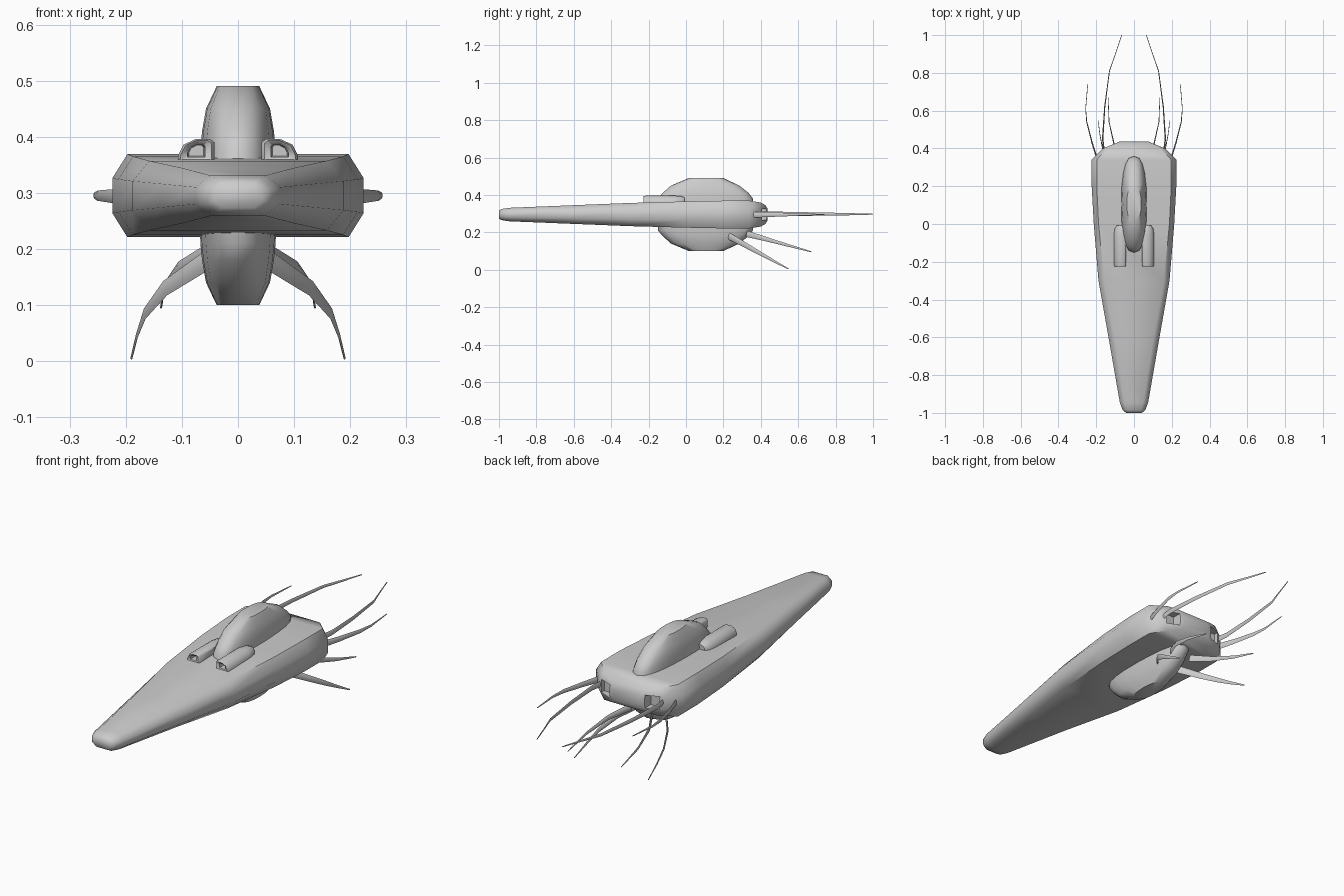
import bpy, bmesh, math
from mathutils import Vector

if "Cube" in bpy.data.objects:
    bpy.data.objects.remove(bpy.data.objects["Cube"])

MID = 0.295


def loft(name, rings, angle=50):
    """Skin a list of equal-length point rings, cap both ends, shade smooth by angle."""
    bm = bmesh.new()
    loops = [[bm.verts.new(p) for p in r] for r in rings]
    n = len(loops[0])
    for a, b in zip(loops, loops[1:]):
        for i in range(n):
            j = (i + 1) % n
            bm.faces.new((a[i], a[j], b[j], b[i]))
    bm.faces.new(loops[0][::-1])
    bm.faces.new(loops[-1])
    bmesh.ops.recalc_face_normals(bm, faces=bm.faces)
    me = bpy.data.meshes.new(name)
    bm.to_mesh(me)
    bm.free()
    ob = bpy.data.objects.new(name, me)
    bpy.context.collection.objects.link(ob)
    bpy.ops.object.select_all(action='DESELECT')
    ob.select_set(True)
    bpy.context.view_layer.objects.active = ob
    bpy.ops.object.shade_smooth_by_angle(angle=math.radians(angle))
    return ob


def mirrored(ob):
    ob.modifiers.new("mirror", 'MIRROR').use_clip = False
    return ob


# hull: chamfered sections (y, half width, half height, chamfer ratio x)
def hull_ring(y, w, h, c):
    quarter = [(w, -h * .42), (w, h * .42), (w * c, h), (-w * c, h),
               (-w, h * .42), (-w, -h * .42), (-w * c, -h), (w * c, -h)]
    return [(x, y, MID + z) for x, z in quarter]


hull = loft("hull", [hull_ring(*s) for s in (
    (-1.0, .042, .022, .65), (-.985, .06, .03, .65), (-.945, .075, .036, .65),
    (-.6, .135, .05, .76), (-.3, .188, .062, .84), (0, .213, .070, .88),
    (.2, .224, .074, .88), (.34, .224, .074, .88), (.40, .165, .064, .85),
    (.425, .11, .05, .8), (.437, .075, .03, .8))])

# recesses cut into the tail
for s in (-1, 1):
    bpy.ops.mesh.primitive_cube_add(size=1, location=(s * .12, .42, MID))
    cut = bpy.context.object
    cut.name = "tail_recess_cutter"
    cut.scale = (.06, .07, .06)
    cut.hide_render = True
    bpy.context.view_layer.objects.active = hull
    m = hull.modifiers.new("recess", 'BOOLEAN')
    m.operation = 'DIFFERENCE'
    m.object = cut
    bpy.ops.object.modifier_apply(modifier=m.name)
    bpy.data.objects.remove(cut)


# central pod through the hull: rounded plan rings (z, y front, y back, half width)
def pod_ring(z, y0, y1, w, n=20):
    pts = []
    for i in range(n):
        a = 2 * math.pi * i / n
        c, s = math.cos(a), math.sin(a)
        x = w * math.copysign(abs(c) ** .75, c)
        y = (y0 + y1) / 2 + (y1 - y0) / 2 * math.copysign(abs(s) ** .85, s)
        pts.append((x, y, z))
    return pts


levels = [(0, -.155, .365, .07), (.085, -.15, .358, .067), (.115, -.125, .335, .064),
          (.155, -.08, .285, .057), (.195, .015, .20, .038)]
rings = [pod_ring(MID - d, *r) for d, *r in levels[:0:-1]]
rings += [pod_ring(MID + d, *r) for d, *r in levels]
loft("central_pod", rings, 42)

# twin hollow-fronted blisters beside the pod
section = [(.042, .35), (.042, .39), (.05, .396), (.075, .396),
           (.097, .386), (.107, .366), (.107, .35)]


def blister_ring(y, k):
    cx, cz = .074, .376
    return [(cx + (x - cx) * k, y, cz + (z - cz) * k) for x, z in section]


mirrored(loft("blister", [blister_ring(y, k) for y, k in (
    (-.18, .4), (-.22, .48), (-.226, .85), (-.215, 1),
    (-.06, 1), (-.025, .85), (-.008, .5))]))


# trailing tendrils: thin tapering blades along a path
def tendril(name, path, height, thick=.009):
    pts = [Vector(p) for p in path]
    rings = []
    for i, p in enumerate(pts):
        t = (pts[min(i + 1, len(pts) - 1)] - pts[max(i - 1, 0)]).normalized()
        side = t.cross(Vector((0, 0, 1))).normalized()
        up = side.cross(t)
        f = 1 - .85 * i / (len(pts) - 1)
        u, v = up * height * f / 2, side * thick * max(f, .35) / 2
        rings.append([p + u, p + v + u * .4, p + v - u * .4,
                      p - u, p - v - u * .4, p - v + u * .4])
    mirrored(loft(name, rings, 40))


tendril("long_tendril", [(.155, .36, .299), (.166, .45, .299), (.155, .62, .298),
                         (.13, .81, .297), (.095, .91, .297), (.065, 1.0, .297)], .03)
tendril("outer_tendril", [(.192, .335, .294), (.222, .43, .294), (.25, .54, .295),
                          (.256, .61, .295), (.245, .74, .296)], .032)
tendril("rear_lower_tendril", [(.055, .325, .192), (.105, .42, .166),
                               (.132, .54, .132), (.137, .67, .096)], .034)
tendril("front_lower_tendril", [(.055, .23, .18), (.13, .32, .13), (.166, .4, .085),
                                (.18, .47, .046), (.19, .547, .005)], .036)
